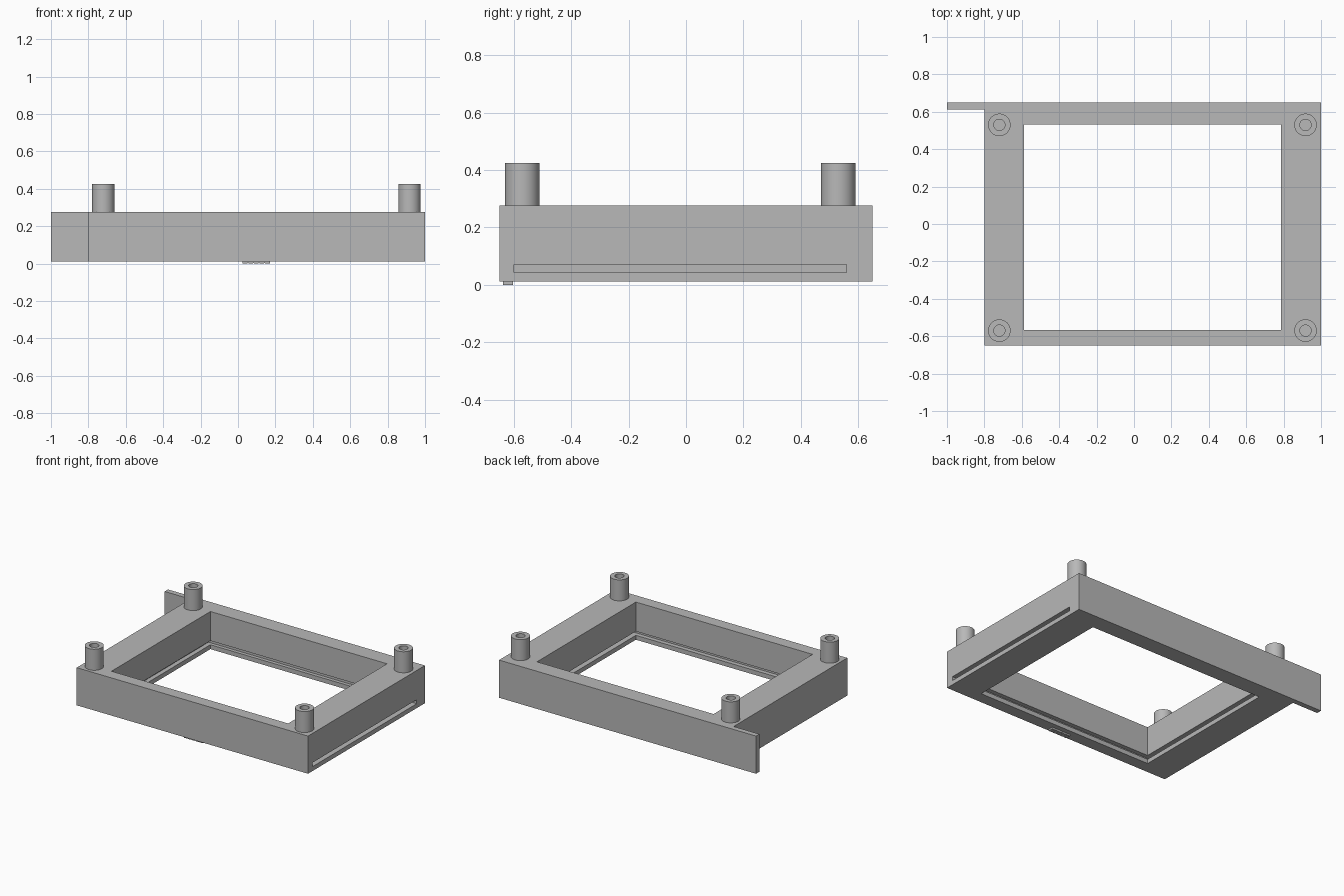
import bpy
import bmesh
import math
from mathutils import Vector, Matrix

cube = bpy.data.objects.get("Cube")
if cube:
    bpy.data.objects.remove(cube, do_unlink=True)

GREY = (0.48, 0.48, 0.48, 1.0)
grey = bpy.data.materials.new("plain grey")
grey.use_nodes = True
grey.diffuse_color = GREY
grey.node_tree.nodes["Principled BSDF"].inputs["Base Color"].default_value = GREY


def finish(name, bm):
    mesh = bpy.data.meshes.new(name)
    bm.to_mesh(mesh)
    bm.free()
    mesh.materials.append(grey)
    obj = bpy.data.objects.new(name, mesh)
    bpy.context.collection.objects.link(obj)
    return obj


def box(name, low, high):
    low, high = Vector(low), Vector(high)
    bm = bmesh.new()
    place = Matrix.Translation((low + high) / 2) @ Matrix.Diagonal((*(high - low), 1))
    bmesh.ops.create_cube(bm, size=1, matrix=place)
    return finish(name, bm)


def cut(obj, cutter):
    mod = obj.modifiers.new("cut", "BOOLEAN")
    mod.operation = "DIFFERENCE"
    mod.solver = "EXACT"
    mod.object = cutter
    cutter.hide_render = True
    bpy.context.view_layer.objects.active = obj
    bpy.ops.object.modifier_apply(modifier=mod.name)
    bpy.data.objects.remove(cutter, do_unlink=True)


def lathe(name, profile, centre, steps=48):
    bm = bmesh.new()
    verts = [bm.verts.new((r, 0, z)) for r, z in profile]
    edges = [bm.edges.new(pair) for pair in zip(verts, verts[1:])]
    bmesh.ops.spin(bm, geom=verts + edges, cent=(0, 0, 0), axis=(0, 0, 1),
                   angle=math.tau, steps=steps)
    bmesh.ops.remove_doubles(bm, verts=bm.verts, dist=0.0005)
    bmesh.ops.recalc_face_normals(bm, faces=bm.faces)
    obj = finish(name, bm)
    obj.location = centre
    bpy.ops.object.select_all(action="DESELECT")
    obj.select_set(True)
    bpy.context.view_layer.objects.active = obj
    bpy.ops.object.shade_smooth_by_angle(angle=math.radians(30))
    return obj


BASE, TOP, POST_TOP = 0.012, 0.277, 0.425

# Rectangular frame with its window and a card slot open on the left side
frame = box("frame", (-0.8, -0.65, BASE), (1, 0.65, TOP))
cut(frame, box("window_cutter", (-0.588, -0.567, -0.2), (0.787, 0.533, 0.6)))
cut(frame, box("slot_cutter", (-0.62, -0.598, 0.043), (1.2, 0.558, 0.071)))

# Tab carrying the back wall past the frame
box("back_tab", (-1, 0.613, BASE), (-0.8, 0.65, TOP))

# Hollow corner posts
post_profile = [(0, TOP + 0.002), (0.03, TOP + 0.002), (0.03, POST_TOP),
                (0.06, POST_TOP), (0.06, TOP), (0, TOP)]
for side, x in (("right", -0.72), ("left", 0.917)):
    for end, y in (("front", -0.57), ("back", 0.53)):
        lathe(f"{end}_{side}_post", post_profile, (x, y, 0))

# Small plain pad under the front rail
box("underside_pad", (0.025, -0.637, 0.003), (0.17, -0.602, BASE))
for i in range(5):
    x = 0.025 + i * 0.03
    box(f"pad_rib_{i + 1}", (x, -0.637, 0), (x + 0.025, -0.602, 0.003))
